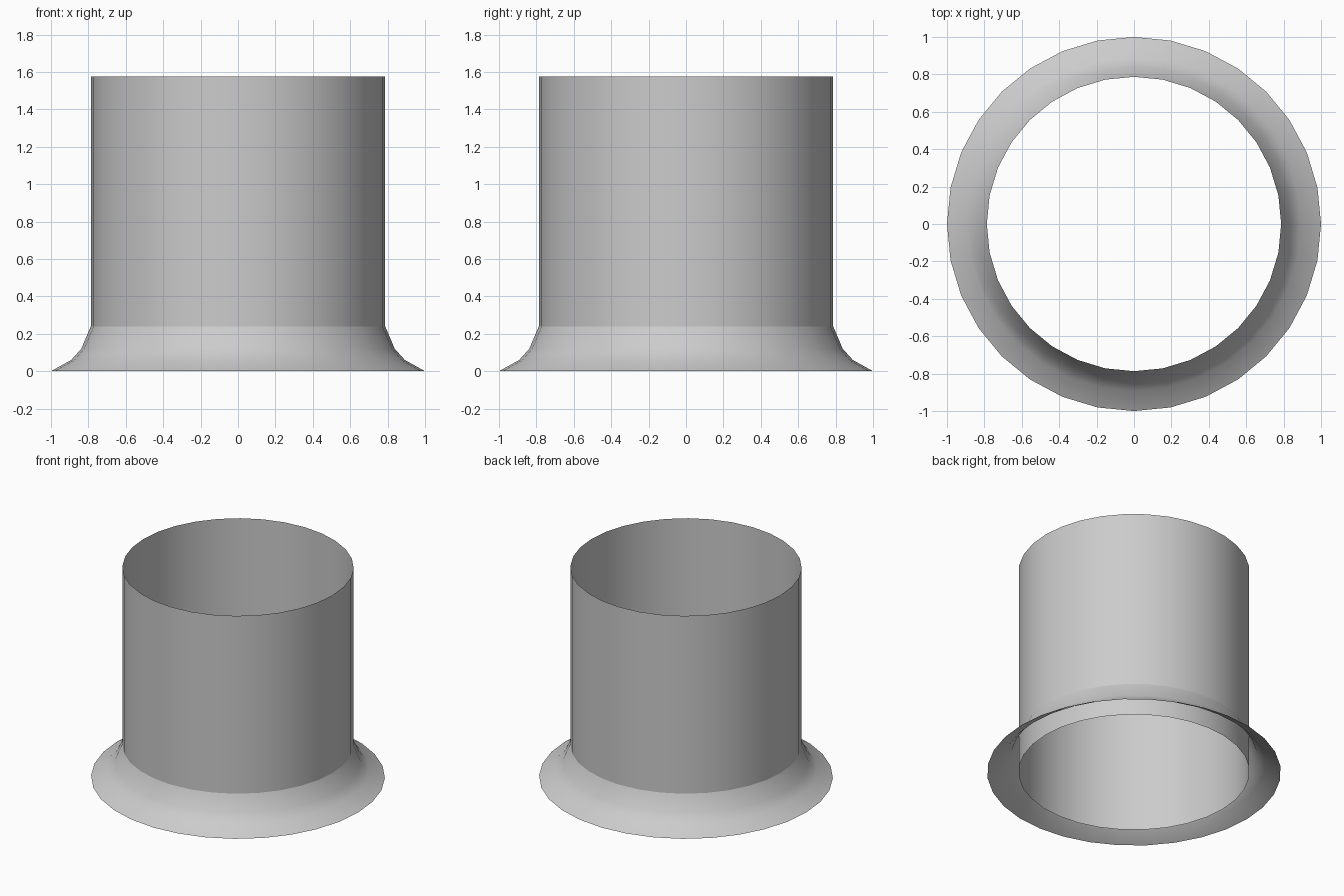
import bpy, bmesh, math

if "Cube" in bpy.data.objects:
    bpy.data.objects.remove(bpy.data.objects["Cube"])

SIDES = 32


def lathe(name, profile):
    """Spin an open (radius, height) profile around z into a thin shell."""
    bm = bmesh.new()
    rings = []
    for r, z in profile:
        rings.append([bm.verts.new((r * math.cos(2 * math.pi * i / SIDES),
                                    r * math.sin(2 * math.pi * i / SIDES), z))
                      for i in range(SIDES)])
    for lower, upper in zip(rings, rings[1:]):
        for i in range(SIDES):
            j = (i + 1) % SIDES
            face = bm.faces.new((lower[i], lower[j], upper[j], upper[i]))
            face.smooth = True
    mesh = bpy.data.meshes.new(name)
    bm.to_mesh(mesh)
    bm.free()
    obj = bpy.data.objects.new(name, mesh)
    bpy.context.collection.objects.link(obj)
    return obj


# Open tube, running down through the skirt to the ground
lathe("tube", [(0.787, 0.0), (0.787, 1.575)])

# Flared hollow skirt around the tube's foot
lathe("flared_skirt", [(1.0, 0.0), (0.892, 0.06), (0.838, 0.12), (0.787, 0.24)])
